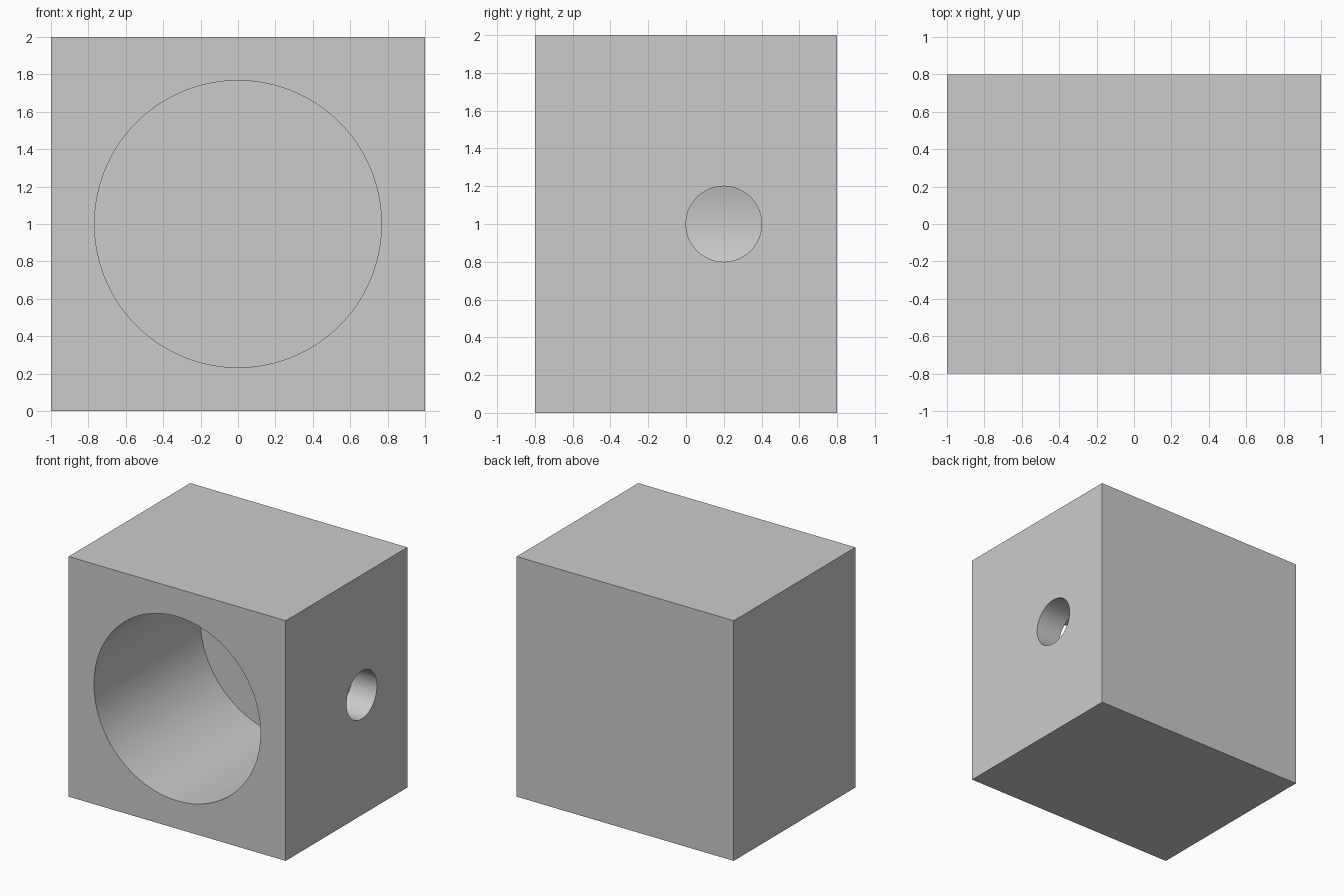
import bpy
import math

cube = bpy.data.objects.get("Cube")
if cube:
    bpy.data.objects.remove(cube, do_unlink=True)

# Single plain grey
grey = bpy.data.materials.new("plain grey")
grey.use_nodes = True
colour = (0.6, 0.6, 0.6, 1)
grey.diffuse_color = colour
grey.node_tree.nodes["Principled BSDF"].inputs["Base Color"].default_value = colour

# Solid block
bpy.ops.mesh.primitive_cube_add(size=1, location=(0, 0, 1))
block = bpy.context.object
block.name = "housing_block"
block.scale = (2, 1.6, 2)
bpy.ops.object.transform_apply(location=False, rotation=False, scale=True)
block.data.materials.append(grey)


def bore(name, radius, start, end, axis):
    """Cut a round hole into the block, running along x or y."""
    location = [0, 0.2, 1] if axis == "x" else [0, 0, 1]
    location["xy".index(axis)] = (start + end) / 2
    turn = (0, math.pi / 2, 0) if axis == "x" else (math.pi / 2, 0, 0)
    bpy.ops.mesh.primitive_cylinder_add(
        vertices=128, radius=radius, depth=abs(end - start),
        location=location, rotation=turn)
    cutter = bpy.context.object
    cutter.name = name
    cutter.data.materials.append(grey)
    cut = block.modifiers.new(name, "BOOLEAN")
    cut.operation = "DIFFERENCE"
    cut.solver = "EXACT"
    cut.object = cutter
    bpy.context.view_layer.objects.active = block
    bpy.ops.object.modifier_apply(modifier=cut.name)
    bpy.data.objects.remove(cutter, do_unlink=True)


# Blind main cavity from the front, then the side port that opens into it
bore("main_cavity", 0.767, -1, 0.6, "y")
bore("side_port", 0.2, 0.3, 1.2, "x")

# Smooth bores, crisp rims
bpy.ops.object.select_all(action="DESELECT")
block.select_set(True)
bpy.context.view_layer.objects.active = block
bpy.ops.object.shade_smooth_by_angle(angle=math.radians(30))
